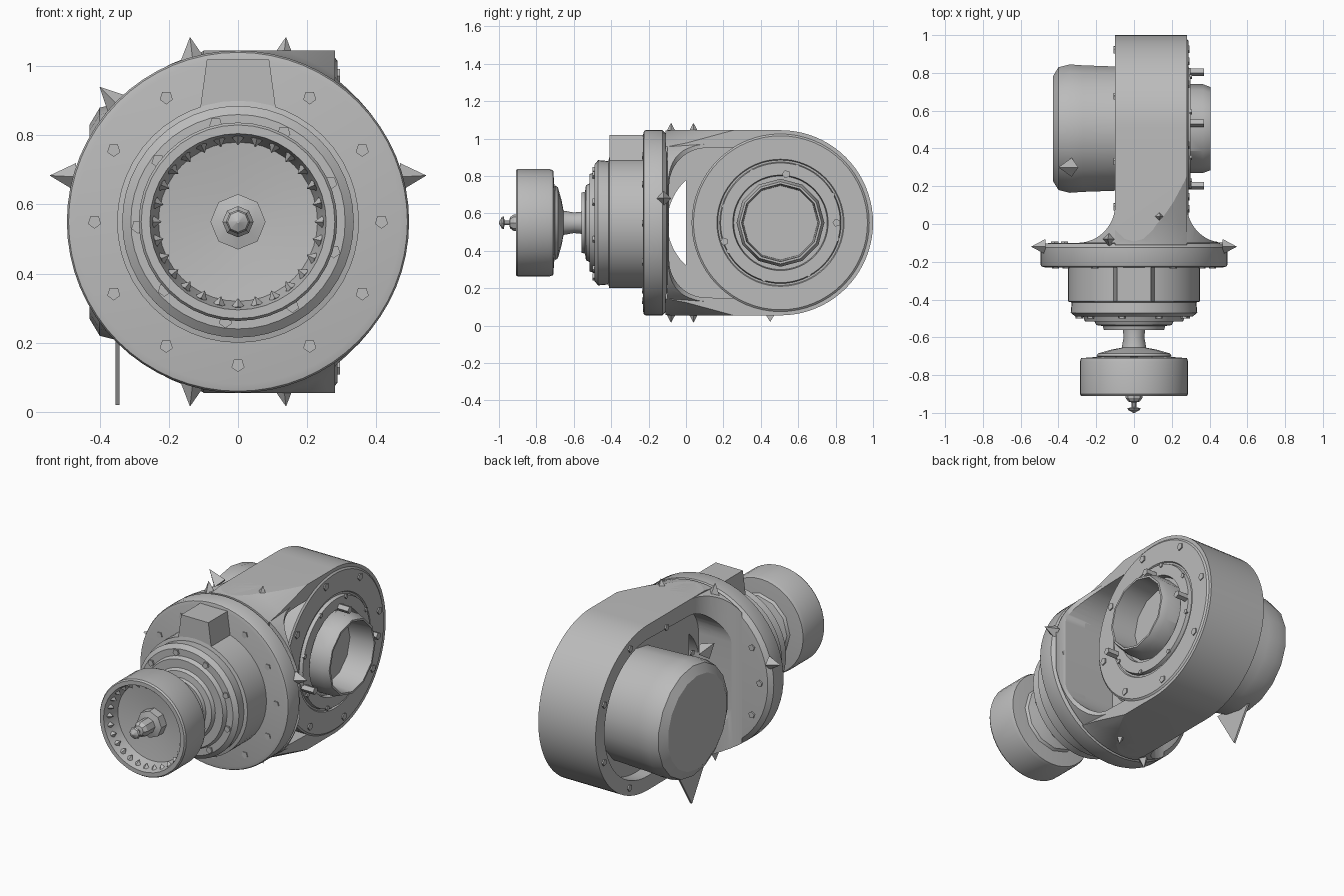
import bpy
import bmesh
from math import pi, sin, cos, radians
from mathutils import Matrix, Vector

cube = bpy.data.objects.get("Cube")
if cube:
    bpy.data.objects.remove(cube)

metal = bpy.data.materials.new("grey metal")
metal.use_nodes = True
GREY = (0.5, 0.5, 0.5, 1)
metal.diffuse_color = GREY
metal.node_tree.nodes["Principled BSDF"].inputs["Base Color"].default_value = GREY

MID = 0.55      # height of both main axes
JOINT = 0.505   # y of the cross axis
FRONT = Matrix.Translation((0, 0, MID)) @ Matrix.Rotation(-pi / 2, 4, 'X')
SIDE = Matrix.Translation((0, JOINT, MID)) @ Matrix.Rotation(pi / 2, 4, 'Y')


def finish(bm, name, matrix=Matrix(), smooth=True):
    bmesh.ops.recalc_face_normals(bm, faces=bm.faces)
    mesh = bpy.data.meshes.new(name)
    bm.to_mesh(mesh)
    bm.free()
    mesh.transform(matrix)
    mesh.materials.append(metal)
    ob = bpy.data.objects.new(name, mesh)
    bpy.context.collection.objects.link(ob)
    if smooth:
        shade(ob)
    return ob


def shade(ob):
    bpy.ops.object.select_all(action='DESELECT')
    ob.select_set(True)
    bpy.context.view_layer.objects.active = ob
    bpy.ops.object.shade_smooth_by_angle(angle=radians(30))


def lathe(name, profile, matrix, sides=48):
    """Solid of revolution from (radius, position along axis) points."""
    bm = bmesh.new()
    rings = []
    for r, h in profile:
        rings.append([bm.verts.new((r * cos(2 * pi * i / sides), r * sin(2 * pi * i / sides), h))
                      for i in range(sides)])
    for a, b in zip(rings, rings[1:]):
        for i in range(sides):
            j = (i + 1) % sides
            bm.faces.new((a[i], a[j], b[j], b[i]))
    bm.faces.new(rings[0])
    bm.faces.new(rings[-1])
    return finish(bm, name, matrix)


def prism(name, points, depth):
    """Extrude a closed loop of 3D points along a vector."""
    bm = bmesh.new()
    face = bm.faces.new([bm.verts.new(p) for p in points])
    new = bmesh.ops.extrude_face_region(bm, geom=[face])["geom"]
    bmesh.ops.translate(bm, vec=depth, verts=[v for v in new if isinstance(v, bmesh.types.BMVert)])
    return finish(bm, name)


def arc(cx, cy, r, start, end, steps=12):
    return [(cx + r * cos(radians(start + (end - start) * i / steps)),
             cy + r * sin(radians(start + (end - start) * i / steps))) for i in range(steps + 1)]


def boolean(ob, cutter, operation):
    mod = ob.modifiers.new("cut", 'BOOLEAN')
    mod.operation, mod.solver, mod.object = operation, 'EXACT', cutter
    bpy.context.view_layer.objects.active = ob
    bpy.ops.object.modifier_apply(modifier=mod.name)
    shade(ob)


def studs(name, places, matrix, radius, height, sides=5, tip=None):
    """Small bolts or spikes at (position, direction) pairs."""
    bm = bmesh.new()
    for pos, direction in places:
        d = Vector(direction).normalized()
        m = Matrix.Translation(Vector(pos) + d * height / 2) @ d.to_track_quat('Z', 'Y').to_matrix().to_4x4()
        bmesh.ops.create_cone(bm, cap_ends=True, segments=sides, radius1=radius,
                              radius2=radius if tip is None else tip, depth=height, matrix=m)
    return finish(bm, name, matrix, smooth=False)


def circle(radius, height, count, offset=0.0, side=1):
    return [((radius * cos(2 * pi * i / count + offset), radius * sin(2 * pi * i / count + offset), height),
             (0, 0, side)) for i in range(count)]


# Round mounting flange
lathe("mounting_flange", [(0.47, -0.23), (0.49, -0.225), (0.495, -0.215), (0.495, -0.125),
                          (0.47, -0.103), (0.43, -0.1)], FRONT, 64)

# Arm slab with a round end, and the flared root
outline = [(-0.11, 1.045), (-0.11, 0.055)] + arc(JOINT, MID, 0.495, -90, 90, 40)
arm = prism("arm_housing", [(-0.1, y, z) for y, z in outline], (0.38, 0, 0))
flare = arc(-0.3, 0.1, 0.2, 0, -90) + arc(0.48, 0.1, 0.2, -90, -180)
root = prism("arm_root", [(x, y, 0.055) for x, y in flare], (0, 0, 0.99))

# Rounded cavity through the arm
hollow = (arc(0.11, 0.75, 0.2, 90, 180) + arc(0.11, 0.35, 0.2, 180, 270)
          + arc(JOINT, MID, 0.41, -90, 90, 32))
cavity = prism("cavity_cutter", [(-0.8, y, z) for y, z in hollow], (1.6, 0, 0))

# The slab widens from the round flange, the flare stays within it
slab_limit = lathe("slab_cutter", [(0.494, -0.3), (0.494, -0.1), (0.51, 0.0), (0.58, 0.3), (0.62, 1.2)],
                   FRONT, 64)
root_limit = lathe("root_cutter", [(0.494, -0.3), (0.494, -0.1), (0.505, 0.1), (0.505, 0.3)], FRONT, 64)
for part, limit in ((arm, slab_limit), (root, root_limit)):
    boolean(part, limit, 'INTERSECT')
    boolean(part, cavity, 'DIFFERENCE')
for cutter in (slab_limit, root_limit, cavity):
    bpy.data.objects.remove(cutter)

# Web inside the cavity, leaving a crescent window at the front
web = [(0.0, 0.97), (0.0, 0.13)] + arc(JOINT, MID, 0.42, -90, 90, 32)
prism("cavity_web", [(-0.02, y, z) for y, z in web], (0.1, 0, 0))
for side, label in ((1, "upper"), (-1, "lower")):
    corner = [(0.01, 0.42), (-0.1, 0.42), (-0.1, 0.0)] + arc(0.21, 0, 0.31, 180, 132)
    prism(label + "_window_corner", [(-0.02, y, MID + side * z) for y, z in corner], (0.1, 0, 0))

# Bearing plate with raised rings and an open cup
lathe("bearing_plate", [(0.475, 0.02), (0.475, 0.28), (0.465, 0.288), (0.34, 0.288), (0.335, 0.28),
                        (0.325, 0.28), (0.32, 0.3), (0.255, 0.3), (0.25, 0.27), (0.2, 0.27),
                        (0.2, 0.06)], SIDE, 64)
lathe("bearing_cup", [(0.235, 0.25), (0.235, 0.365), (0.22, 0.405), (0.208, 0.405),
                      (0.205, 0.36), (0.19, 0.08)], SIDE, 12)
lathe("cup_shaft", [(0.09, 0.07), (0.09, 0.14), (0.05, 0.14), (0.05, 0.2)], SIDE, 6)
studs("plate_bolts", circle(0.43, 0.285, 8, 0.2), SIDE, 0.022, 0.01)
studs("inner_plate_bolts", circle(0.315, 0.295, 8, 0.5), SIDE, 0.014, 0.012)
studs("long_plate_bolts", [((0, 0.3, 0.29), (0, 0, 1)), ((-0.26, 0.03, 0.29), (0, 0, 1)),
                           ((0.1, -0.3, 0.29), (0, 0, 1))], SIDE, 0.022, 0.08)

# Drive motor on the other side, with its flat blade below
lathe("drive_motor", [(0.33, 0.0), (0.335, -0.13), (0.34, -0.27), (0.345, -0.34), (0.33, -0.4),
                      (0.28, -0.43)], SIDE, 18)
studs("housing_rim_bolts", circle(0.45, -0.1, 8, 0.4, -1), SIDE, 0.02, 0.008)
prism("motor_blade", [(-0.355, 0.31, 0.25), (-0.355, 0.59, 0.25), (-0.355, 0.45, 0.02)], (0.012, 0, 0))
studs("motor_side_spike", [((-0.33, 0.3, 0.87), (-1, 0, 1))], Matrix(), 0.05, 0.1, 4, 0.0)

# Front gearbox with a tapered key block on top
lathe("gearbox", [(0.35, -0.2), (0.35, -0.41), (0.33, -0.415), (0.335, -0.47), (0.31, -0.49),
                  (0.27, -0.49), (0.26, -0.515), (0.21, -0.515), (0.2, -0.535), (0.165, -0.54),
                  (0.16, -0.56), (0.06, -0.56)], FRONT)
prism("key_block", [(-0.12, -0.41, 0.8), (0.12, -0.41, 0.8), (0.09, -0.41, 1.02), (-0.09, -0.41, 1.02)],
      (0, 0.19, 0))
studs("gearbox_bolts", circle(0.29, -0.485, 9, 0.3, -1), FRONT, 0.02, 0.015)

# Wrist shaft and cup wheel
lathe("wrist_shaft", [(0.06, -0.55), (0.055, -0.6), (0.065, -0.655), (0.12, -0.665), (0.19, -0.685),
                      (0.2, -0.7), (0.15, -0.72)], FRONT, 12)
lathe("cup_wheel", [(0.15, -0.7), (0.28, -0.71), (0.287, -0.73), (0.287, -0.9), (0.28, -0.91),
                    (0.255, -0.91), (0.245, -0.87), (0.23, -0.81), (0.07, -0.79)], FRONT, 40)
lathe("wheel_nut", [(0.08, -0.78), (0.08, -0.84), (0.045, -0.85), (0.045, -0.92), (0.03, -0.94),
                    (0.012, -0.945), (0.012, -0.97), (0.035, -0.975), (0.03, -0.985),
                    (0.004, -1.0)], FRONT, 8)
studs("wheel_teeth", [((0.25 * cos(a), 0.25 * sin(a), -0.87), (-cos(a), -sin(a), 0.2))
                      for a in [2 * pi * i / 28 for i in range(28)]], FRONT, 0.022, 0.03, 4, 0.0)

# Flange bolts and rim spikes
studs("flange_bolts", circle(0.415, -0.23, 12, 0.0, -1), FRONT, 0.02, 0.006)
studs("flange_back_bolts", [((s * 0.42 * cos(a), 0.42 * sin(a), -0.1), (0, 0, 1))
                            for s in (-1, 1) for a in (-0.5, 0, 0.5)], FRONT, 0.02, 0.008)
spikes = []
for sx in (-1, 1):
    spikes.append(((sx * 0.47, -0.12, 0.68), (sx, 0, 0.05)))
    for sz in (-1, 1):
        y = -0.08 if sx < 0 else 0.04
        spikes.append(((sx * 0.13, y, MID + sz * 0.46), (sx * 0.12, 0, sz)))
studs("rim_spikes", spikes, Matrix(), 0.04, 0.075, 4, 0.0)
